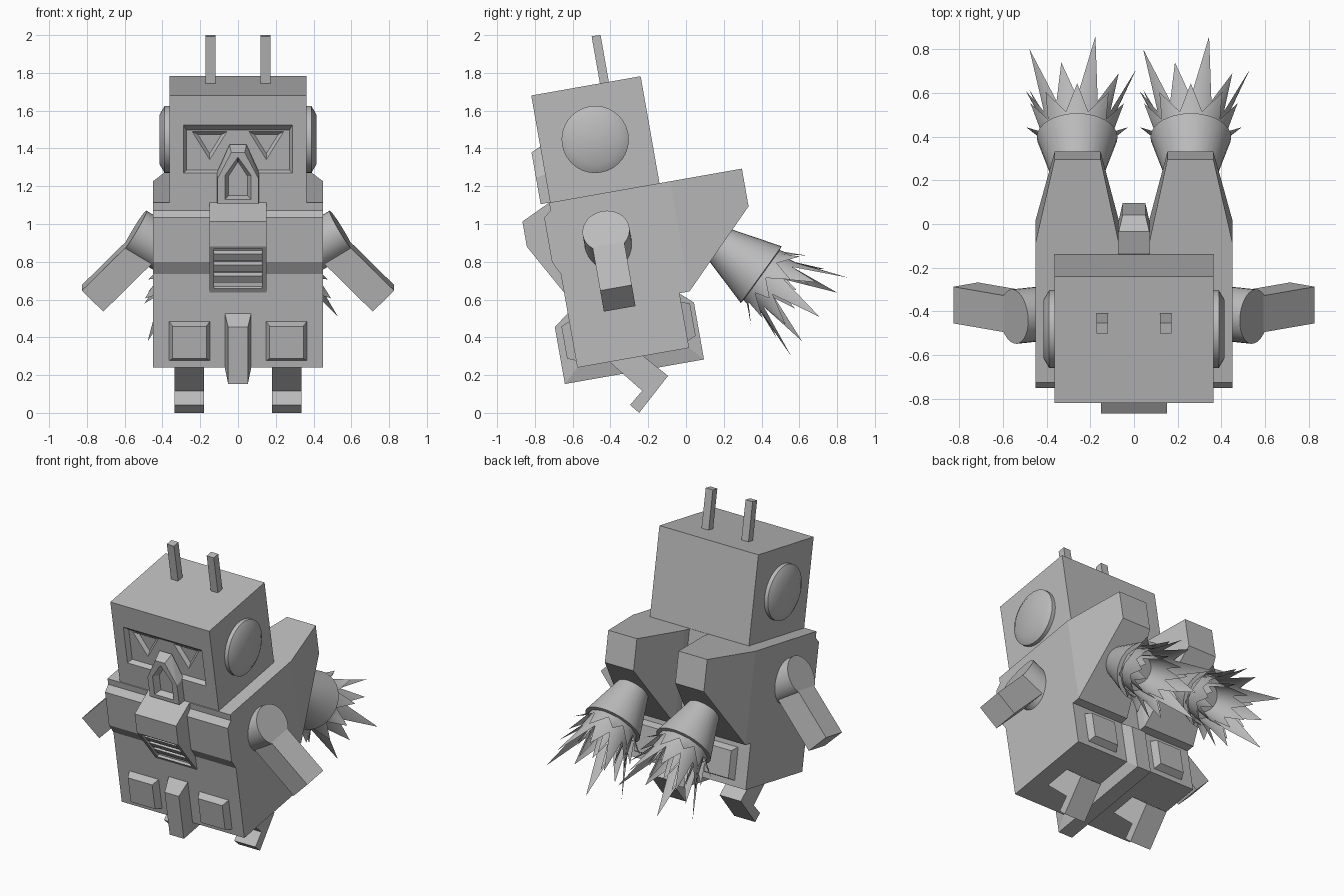
import bpy, bmesh, math
from mathutils import Matrix, Vector

if "Cube" in bpy.data.objects:
    bpy.data.objects.remove(bpy.data.objects["Cube"])

GREY = bpy.data.materials.new("plain_grey")
GREY.use_nodes = True
GREY.diffuse_color = (0.5, 0.5, 0.5, 1)
GREY.node_tree.nodes["Principled BSDF"].inputs["Base Color"].default_value = (0.5, 0.5, 0.5, 1)

TILT = Matrix.Rotation(math.radians(10), 4, 'X')   # the whole body leans forward
WORLD = Matrix.Identity(4)


def finish(bm, name, matrix, smooth=False):
    bmesh.ops.recalc_face_normals(bm, faces=bm.faces[:])
    bm.transform(matrix)
    mesh = bpy.data.meshes.new(name)
    bm.to_mesh(mesh)
    bm.free()
    mesh.materials.append(GREY)
    obj = bpy.data.objects.new(name, mesh)
    bpy.context.collection.objects.link(obj)
    if smooth:
        bpy.ops.object.select_all(action='DESELECT')
        obj.select_set(True)
        bpy.context.view_layer.objects.active = obj
        bpy.ops.object.shade_smooth_by_angle(angle=math.radians(35))
    return obj


def hull(name, points, matrix=TILT):
    bm = bmesh.new()
    for p in points:
        bm.verts.new(p)
    res = bmesh.ops.convex_hull(bm, input=bm.verts[:])
    junk = {v for v in res["geom_interior"] + res["geom_unused"] if isinstance(v, bmesh.types.BMVert)}
    bmesh.ops.delete(bm, geom=list(junk), context='VERTS')
    bmesh.ops.dissolve_limit(bm, angle_limit=0.01, verts=bm.verts[:], edges=bm.edges[:])
    return finish(bm, name, matrix)


def box(name, x0, x1, y0, y1, z0, z1):
    return hull(name, [(x, y, z) for x in (x0, x1) for y in (y0, y1) for z in (z0, z1)])


def prism(name, profile, x0, x1, matrix=TILT):
    """Extrude a side profile of (y, z) points along x."""
    bm = bmesh.new()
    face = bm.faces.new([bm.verts.new((x0, y, z)) for y, z in profile])
    res = bmesh.ops.extrude_face_region(bm, geom=[face])
    verts = [v for v in res["geom"] if isinstance(v, bmesh.types.BMVert)]
    bmesh.ops.translate(bm, vec=(x1 - x0, 0, 0), verts=verts)
    return finish(bm, name, matrix)


def loft(name, outline_a, y_a, outline_b, y_b):
    """Join two (x, z) outlines at two depths."""
    return hull(name, [(x, y_a, z) for x, z in outline_a] + [(x, y_b, z) for x, z in outline_b])


def lathe(name, profile, origin, axis, matrix=TILT, sides=32):
    """Revolve (radius, height) points about an axis."""
    bm = bmesh.new()
    verts = [bm.verts.new((r, 0, h)) for r, h in profile]
    edges = [bm.edges.new(pair) for pair in zip(verts, verts[1:])]
    bmesh.ops.spin(bm, geom=verts + edges, cent=(0, 0, 0), axis=(0, 0, 1),
                   angle=math.tau, steps=sides)
    bmesh.ops.remove_doubles(bm, verts=bm.verts[:], dist=0.0005)
    aim = Vector(axis).to_track_quat('Z', 'Y').to_matrix().to_4x4()
    return finish(bm, name, matrix @ Matrix.Translation(origin) @ aim, True)


def cut(obj, cutter):
    mod = obj.modifiers.new("cut", 'BOOLEAN')
    mod.operation, mod.solver, mod.object = 'DIFFERENCE', 'EXACT', cutter
    deps = bpy.context.evaluated_depsgraph_get()
    obj.data = bpy.data.meshes.new_from_object(obj.evaluated_get(deps))
    obj.modifiers.clear()
    bpy.data.objects.remove(cutter)


def rect(x0, x1, z0, z1):
    return [(x0, z0), (x1, z0), (x1, z1), (x0, z1)]


def house(w, z0, z1, top, z2):
    return [(-w, z0), (w, z0), (w, z1), (top, z2), (-top, z2), (-w, z1)]


# Torso with a raised chest band
prism("torso", [(-.52, 1.222), (-.52, 1.18), (-.56, 1.148), (-.56, .909), (-.525, .838),
                (-.525, .336), (.076, .336), (.076, 1.222)], -.45, .45)

# Head with recessed visor and triangular eyes
head = box("head", -.363, .363, -.515, .073, 1.222, 1.797)
cut(head, loft("visor_cutter", rect(-.29, .29, 1.377, 1.643), -.52,
               rect(-.272, .272, 1.392, 1.606), -.485))
for s in (-1, 1):
    outer = [(s * .245, 1.6), (s * .055, 1.6), (s * .15, 1.445)]
    inner = [(s * .213, 1.578), (s * .087, 1.578), (s * .15, 1.475)]
    cut(head, loft("eye_cutter", outer, -.487, inner, -.462))

# Nose with an arched opening
nose = loft("nose", house(.112, 1.222, 1.38, .045, 1.53), -.5,
            house(.108, 1.222, 1.36, .035, 1.5), -.566)
cut(nose, loft("nose_cutter", house(.072, 1.245, 1.375, .002, 1.475), -.57,
               house(.05, 1.26, 1.365, .002, 1.44), -.525))

# Mouth block with a slatted grille on its sloping face
mouth = prism("mouth_block", [(-.5, 1.222), (-.52, 1.222), (-.677, 1.148), (-.677, 1.013),
                              (-.52, .73), (-.5, .73)], -.152, .152)
TOP = Vector((0, -.677, 1.013))
DOWN = Vector((0, .485, -.874))
OUT = Vector((0, -.874, -.485))


def on_slope(name, w, s0, s1, d0, d1):
    return hull(name, [TOP + DOWN * s + OUT * d + Vector((x, 0, 0))
                       for x in (-w, w) for s in (s0, s1) for d in (d0, d1)])


cut(mouth, on_slope("grille_cutter", .127, .012, .285, -.04, .03))
for i in range(3):
    start = .06 + i * .075
    on_slope("grille_slat", .13, start, start + .045, -.045, -.012)

# Central keel wrapping front, underside and back
hull("keel", [(x, y, z) for x in (-.07, .07) for y in (-.525, .076) for z in (.336, .628)] +
     [(x, y, z) for x in (-.052, .052) for y in (-.605, .143) for z in (.262, .568)])

# Antennae
for s, side in ((-1, "right"), (1, "left")):
    box(side + "_antenna", s * .12, s * .172, -.146, -.098, 1.78, 2.05)

    # Ear discs
    lathe(side + "_ear", [(0, -.02), (.178, -.02), (.178, .025), (.132, .052), (0, .052)],
          (s * .363, -.222, 1.509), (s, 0, 0))

    # Upper arm drum and square forearm
    lathe(side + "_upper_arm", [(0, -.25), (.125, -.25), (.125, 0), (0, 0)],
          (s * .549, -.25, 1.022), (s * .855, 0, .52))
    along, across = Vector((s * .707, 0, -.707)), Vector((s * .707, 0, .707))
    hand = Vector((s * .77, -.25, .66))
    hull(side + "_forearm", [hand + along * a + across * b + Vector((0, y, 0))
                             for a in (-.38, 0) for b in (-.08, .08) for y in (-.085, .085)])

    # Hip panels, front and back
    for place, y, d in (("front", -.515, -.055), ("back", .066, .055)):
        loft(side + "_" + place + "_panel",
             rect(s * .145, s * .368, .37, .588), y,
             rect(s * .168, s * .346, .392, .566), y + d)

    # Bent leg and foot
    prism(side + "_leg", [(-.45, .31), (-.37, .239), (-.232, .117), (-.296, .042), (-.248, 0),
                          (-.095, .196), (-.222, .297), (-.30, .36)], s * .18, s * .335, WORLD)

    # Tapered thruster housing
    loft(side + "_thruster", rect(s * .07, s * .45, .63, 1.222), .07,
         rect(s * .07, s * .45, .63, 1.222), .13)
    loft(side + "_thruster_tail", rect(s * .07, s * .45, .63, 1.222), .13,
         rect(s * .153, s * .363, 1.019, 1.222), .516)

    # Flared nozzle
    lathe(side + "_nozzle", [(0, -.34), (.08, -.34), (.185, 0), (.16, .004), (.14, -.06), (0, -.06)],
          (s * .26, .398, .732), (0, .81, -.586), WORLD)


def crown(name, x, base, valley, tips, phase):
    """Ring of pointed flames; points are (radius, height), tips alternate."""
    n = 10
    bm = bmesh.new()

    def at(point, k):
        a = math.tau * (k + phase) / n
        return bm.verts.new((point[0] * math.cos(a), point[0] * math.sin(a), point[1]))

    low = [at(base, k - .5) for k in range(n)]
    mid = [at(valley, k - .5) for k in range(n)]
    for k in range(n):
        j = (k + 1) % n
        ridge = at((valley[0] * 1.03, valley[1]), k)
        foot = at(base, k)
        tip = at(tips[k % 2], k)
        for f in ((low[k], foot, ridge, mid[k]), (foot, low[j], mid[j], ridge),
                  (mid[k], ridge, tip), (ridge, mid[j], tip)):
            bm.faces.new(f)
    aim = Matrix.Rotation(math.atan2(-.81, -.586), 4, 'X')
    finish(bm, name, Matrix.Translation((x, .398, .732)) @ aim, True)


# Exhaust flames in three layers
for x, side in ((-.26, "right"), (.26, "left")):
    crown(side + "_outer_flame", x, (.15, -.05), (.165, .03), ((.245, .11), (.225, .14)), .5)
    crown(side + "_main_flame", x, (.13, -.06), (.16, .11), ((.27, .382), (.235, .26)), 0)
    crown(side + "_inner_flame", x, (.09, -.06), (.115, .08), ((.13, .25), (.14, .2)), .5)
